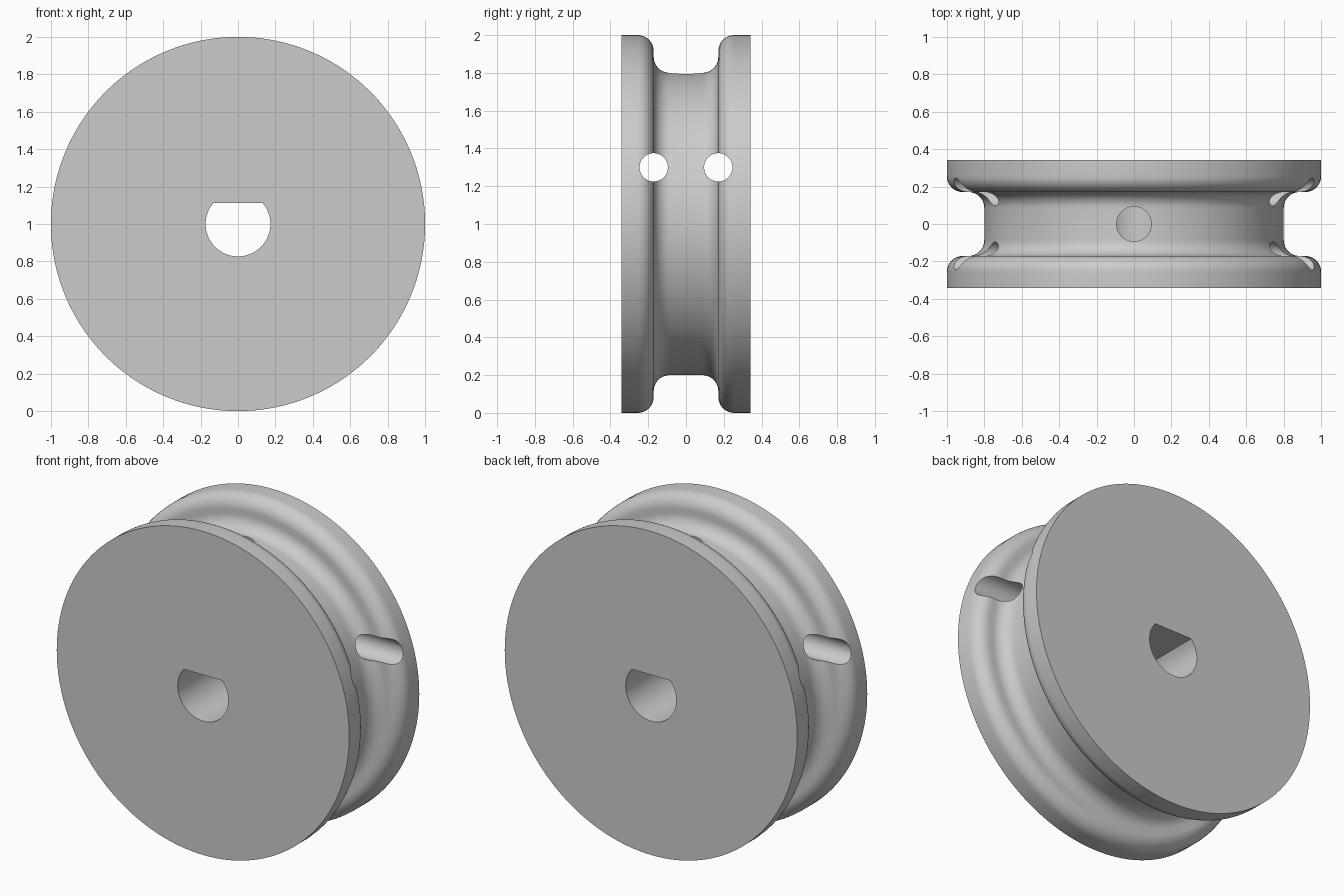
import bpy, bmesh, math
from mathutils import Matrix, Vector

cube = bpy.data.objects.get("Cube")
if cube:
    bpy.data.objects.remove(cube, do_unlink=True)

HALF = 0.342      # half width of the wheel
WALL = 0.171      # half width of the groove
FLOOR = 0.80      # radius of the groove floor
FILLET = 0.085
BORE = 0.173
CENTRE = Vector((0, 0, 1))

grey = bpy.data.materials.new("satin grey")
grey.use_nodes = True
colour = (0.6, 0.6, 0.6, 1)
grey.diffuse_color = colour
grey.node_tree.nodes["Principled BSDF"].inputs["Base Color"].default_value = colour


def make_object(name, bm):
    bmesh.ops.recalc_face_normals(bm, faces=bm.faces)
    mesh = bpy.data.meshes.new(name)
    bm.to_mesh(mesh)
    bm.free()
    mesh.materials.append(grey)
    obj = bpy.data.objects.new(name, mesh)
    bpy.context.collection.objects.link(obj)
    return obj


def arc(cy, cr, start, end, steps=10):
    """Quarter arc in the (y, radius) plane, angles in degrees."""
    angles = [math.radians(start + (end - start) * i / steps) for i in range(steps + 1)]
    return [(cy + FILLET * math.cos(a), cr + FILLET * math.sin(a)) for a in angles]


def cylinder(name, radius, depth, centre, axis):
    bm = bmesh.new()
    turn = Vector((0, 0, 1)).rotation_difference(Vector(axis)).to_matrix().to_4x4()
    bmesh.ops.create_cone(bm, cap_ends=True, segments=64, radius1=radius, radius2=radius,
                          depth=depth, matrix=Matrix.Translation(centre) @ turn)
    return bm if name is None else make_object(name, bm)


# Grooved wheel: half profile mirrored across the middle, then spun about y
half = [(HALF, 1.0)]
half += arc(WALL + FILLET, 1 - FILLET, 90, 180)
half += arc(WALL - FILLET, FLOOR + FILLET, 0, -90)
profile = half + [(-y, r) for y, r in reversed(half)]
bm = bmesh.new()
verts = [bm.verts.new((0, y, 1 + r)) for y, r in profile]
edges = [bm.edges.new(pair) for pair in zip(verts, verts[1:])]
bmesh.ops.spin(bm, geom=verts + edges, cent=CENTRE, axis=(0, 1, 0),
               angle=math.tau, steps=160, use_duplicate=False)
bmesh.ops.remove_doubles(bm, verts=bm.verts, dist=0.0001)
bmesh.ops.holes_fill(bm, edges=[e for e in bm.edges if e.is_boundary], sides=0)
wheel = make_object("grooved_wheel", bm)

# D-shaped bore cutter: a cylinder sliced flat on top
bm = cylinder(None, BORE, 1, CENTRE, (0, 1, 0))
cut = bmesh.ops.bisect_plane(bm, geom=bm.verts[:] + bm.edges[:] + bm.faces[:],
                             plane_co=(0, 0, 1.113), plane_no=(0, 0, 1), clear_outer=True)
bmesh.ops.holes_fill(bm, edges=[e for e in bm.edges if e.is_boundary], sides=0)
cutters = [make_object("bore_cutter", bm)]

# Set screw hole from the groove floor into the bore
cutters.append(cylinder("set_screw_cutter", 0.093, 1, (0, 0, 1.5), (0, 0, 1)))

# Cross holes along x through both groove walls
for side, y in (("front", -WALL), ("back", WALL)):
    cutters.append(cylinder(side + "_cross_hole_cutter", 0.075, 3, (0, y, 1.3), (1, 0, 0)))

# Cut the openings
bpy.ops.object.select_all(action="DESELECT")
wheel.select_set(True)
bpy.context.view_layer.objects.active = wheel
for cutter in cutters:
    cutter.hide_render = True
    mod = wheel.modifiers.new(cutter.name, "BOOLEAN")
    mod.operation = "DIFFERENCE"
    mod.solver = "EXACT"
    mod.object = cutter
    bpy.ops.object.modifier_apply(modifier=mod.name)
for cutter in cutters:
    bpy.data.objects.remove(cutter, do_unlink=True)

bpy.ops.object.shade_smooth_by_angle(angle=math.radians(30))
